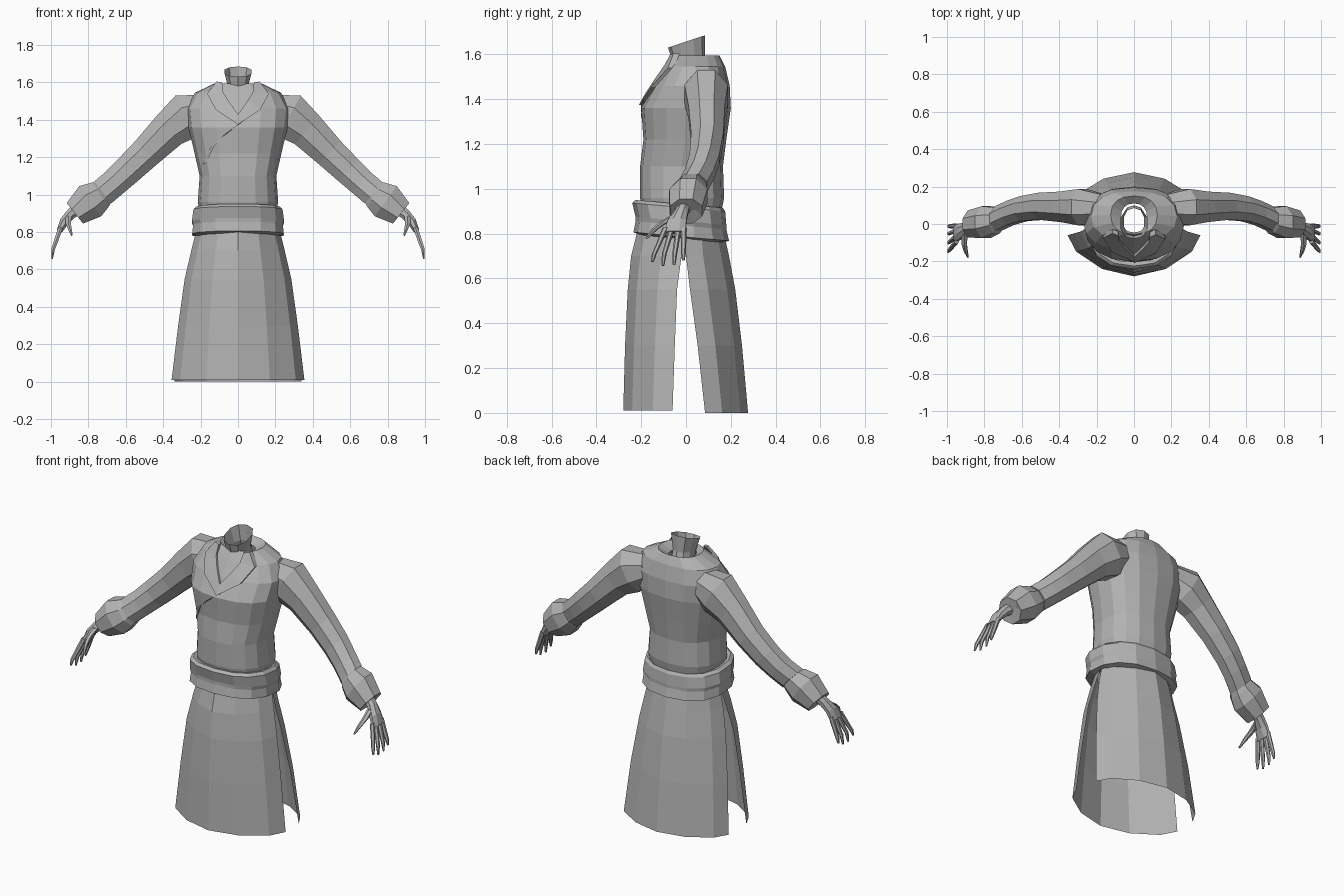
import bpy, bmesh, math
from mathutils import Vector
from mathutils.bvhtree import BVHTree

if "Cube" in bpy.data.objects:
    bpy.data.objects.remove(bpy.data.objects["Cube"])

grey = bpy.data.materials.new("plain_grey")
grey.diffuse_color = (0.45, 0.45, 0.45, 1)
grey.use_nodes = True
grey.node_tree.nodes["Principled BSDF"].inputs["Base Color"].default_value = grey.diffuse_color


def make(name, rings, closed=True, caps=(False, False), mirror=False, recalc=True, slit=None):
    """Skin a list of equal-length point rings with quads."""
    bm = bmesh.new()
    rows = [[bm.verts.new(p) for p in r] for r in rings]
    n = len(rows[0])
    for a, b in zip(rows, rows[1:]):
        for i in range(n if closed else n - 1):
            j = (i + 1) % n
            bm.faces.new((a[i], a[j], b[j], b[i]))
    for use, row in zip(caps, (rows[0], rows[-1])):
        if use:
            bm.faces.new(row)
    if recalc:
        bmesh.ops.recalc_face_normals(bm, faces=bm.faces)
    if slit is not None:
        cut = [e for e in bm.edges if all(abs(v.co.x) < 1e-4 and v.co.z > slit for v in e.verts)]
        bmesh.ops.split_edges(bm, edges=cut)
    me = bpy.data.meshes.new(name)
    bm.to_mesh(me)
    bm.free()
    me.materials.append(grey)
    ob = bpy.data.objects.new(name, me)
    bpy.context.collection.objects.link(ob)
    if mirror:
        ob.modifiers.new("mirror", "MIRROR").use_mirror_merge = False
    return ob


def oval(z, hw, yf, yb, n=16, tilt=0.0, p=0.85):
    """Horizontal body ring; tilt raises z with y."""
    pts = []
    for i in range(n):
        a = 2 * math.pi * i / n
        s, c = math.sin(a), -math.cos(a)
        x = hw * math.copysign(abs(s) ** p, s)
        y = (yf + yb) / 2 + (yb - yf) / 2 * math.copysign(abs(c) ** p, c)
        pts.append((x, y, z + tilt * y))
    return pts


def limb(path, n=8):
    """Rings along (x, y, z, radius in xz plane, radius in y)."""
    rings = []
    for i, (x, y, z, rp, ry) in enumerate(path):
        a, b = path[max(i - 1, 0)], path[min(i + 1, len(path) - 1)]
        t = Vector((b[0] - a[0], 0, b[2] - a[2])).normalized()
        nrm = Vector((-t.z, 0, t.x))
        rings.append([Vector((x, y, z)) + nrm * rp * math.cos(w) + Vector((0, ry * math.sin(w), 0))
                      for w in (2 * math.pi * (k + 0.5) / n for k in range(n))])
    return rings


# shirt body
torso = make("shirt_body", [oval(*r) for r in (
    (0.88, .20, -.19, .155), (0.96, .215, -.205, .17), (1.10, .205, -.205, .165),
    (1.22, .232, -.19, .18), (1.36, .265, -.20, .20), (1.46, .275, -.145, .195),
    (1.545, .23, -.09, .175), (1.595, .125, -.055, .15), (1.56, .07, -.045, .11))])

# neck, open at the top
make("neck", [oval(1.53, .06, -.055, .10, 10), oval(1.575, .055, -.06, .085, 10, .2),
              oval(1.657, .075, -.08, .085, 10, .33)])

# collar and wrap fold, laid on the front of the shirt
tree = BVHTree.FromPolygons([v.co for v in torso.data.vertices],
                            [list(p.vertices) for p in torso.data.polygons])


def on_front(x, z, lift):
    hit = tree.ray_cast(Vector((x, -1, min(z, 1.58))), Vector((0, 1, 0)))[0]
    return (x, (hit.y if hit else 0) - lift, z)


def band(name, outer, inner, lift):
    rings = [[on_front(*o, -.01), on_front(*o, lift), on_front(*i, lift), on_front(*i, -.01)]
             for o, i in zip(outer, inner)]
    make(name, rings, caps=(True, True))


outer = [(.115, 1.605), (.165, 1.54), (.12, 1.455), (0, 1.375)]
inner = [(.085, 1.60), (.08, 1.55), (.05, 1.50), (0, 1.43)]
band("collar_left", outer, inner, .018)
band("collar_right", [(-x, z) for x, z in outer], [(-x, z) for x, z in inner], .012)
band("wrap_fold", [(0, 1.375), (-.08, 1.315), (-.15, 1.25), (-.19, 1.16)],
     [(.03, 1.395), (-.055, 1.33), (-.125, 1.265), (-.17, 1.17)], .010)

# belt
make("belt", [oval(z, hw, yf, yb, 14, -.09) for z, hw, yf, yb in (
    (.925, .20, -.19, .155), (.93, .225, -.225, .165), (.915, .243, -.24, .175),
    (.855, .252, -.225, .18), (.835, .245, -.225, .18), (.785, .25, -.235, .192),
    (.775, .215, -.20, .16))])

# skirt panels, open at both sides
SHAPE = [(-1, 0), (-.87, .4), (-.48, .82), (0, 1), (.48, .82), (.87, .4), (1, 0)]


def panel(name, levels):
    make(name, [[(hw * u, ye + (ym - ye) * v, z) for u, v in SHAPE]
                for z, hw, ye, ym in levels], closed=False, slit=.28)


panel("skirt_front", [(.82, .22, 0, -.215), (.70, .25, -.02, -.245), (.55, .285, -.04, -.26),
                      (.30, .32, -.05, -.272), (.01, .355, -.06, -.28)])
panel("skirt_back", [(.82, .22, 0, .165), (.70, .245, 0, .192), (.55, .275, .018, .22),
                     (.30, .31, .052, .25), (0, .34, .085, .277)])

# sleeves with wide turned cuffs
make("sleeve", limb([
    (.17, .085, 1.455, .09, .08), (.275, .09, 1.42, .135, .105), (.37, .092, 1.345, .108, .088),
    (.49, .095, 1.225, .092, .078), (.59, .082, 1.13, .085, .072), (.66, .06, 1.065, .08, .07),
    (.725, .03, 1.01, .08, .07)]), caps=(True, True), mirror=True)
make("cuff", limb([
    (.715, .03, 1.015, .07, .06), (.735, .02, 1.0, .085, .075), (.79, .01, .965, .108, .092),
    (.872, .0, .90, .076, .078), (.865, -.005, .905, .04, .04)]), caps=(False, True), mirror=True)

# hands
make("palm", limb([(.85, -.005, .93, .035, .03), (.895, -.02, .895, .03, .032),
                   (.93, -.04, .855, .026, .045), (.955, -.05, .805, .017, .052)]),
     caps=(True, True), mirror=True)
fingers = [("index", -.092, -.15, .675), ("middle", -.063, -.103, .657),
           ("ring", -.034, -.053, .66), ("little", -.01, -.012, .68)]
for name, y0, y1, zt in fingers:
    ym = (y0 + y1) / 2
    make(name + "_finger", limb([(.948, y0, .825, .014, .014), (.972, ym, .755, .013, .012),
                                 (.988, y1 * .7 + ym * .3, .71, .011, .011),
                                 (.994, y1, zt, .005, .006)], 6), caps=(True, True), mirror=True)
make("thumb", limb([(.905, -.045, .885, .02, .02), (.908, -.10, .85, .016, .02),
                    (.90, -.14, .82, .012, .015), (.888, -.175, .78, .005, .008)], 6),
     caps=(True, True), mirror=True)
